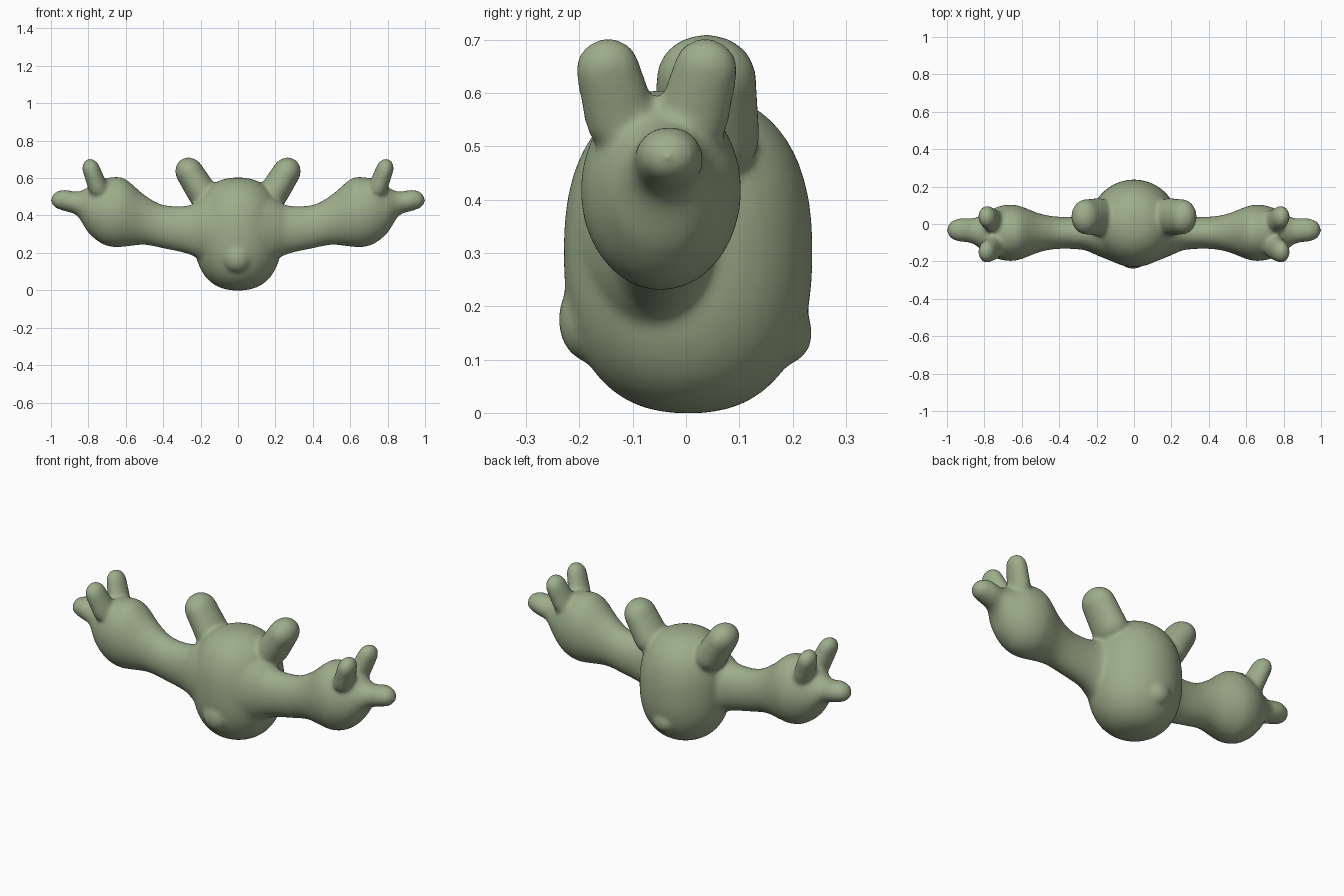
import bpy, bmesh, math
from mathutils import Matrix, Vector

cube = bpy.data.objects.get("Cube")
if cube:
    bpy.data.objects.remove(cube)

sage = bpy.data.materials.new("sage_green")
sage.use_nodes = True
sage.diffuse_color = (0.34, 0.42, 0.26, 1)
sage.node_tree.nodes["Principled BSDF"].inputs["Base Color"].default_value = sage.diffuse_color

bm = bmesh.new()


def blob(center, radii, lean=0, tilt=0, stem=0, flare=1, power=2):
    """Rounded form; stem lengthens and flare widens its lower half, power fattens it."""
    place = (Matrix.Translation(center)
             @ Matrix.Rotation(math.radians(tilt), 4, 'X')
             @ Matrix.Rotation(math.radians(lean), 4, 'Y'))
    made = bmesh.ops.create_uvsphere(bm, u_segments=40, v_segments=25, radius=1)
    for v in made["verts"]:
        x, y, z = v.co
        fat = (math.hypot(x, y)**power + abs(z)**power)**(-1 / power)
        wide = flare if z < 0 else 1
        drop = stem if z < 0 else 0
        v.co = place @ Vector((x * radii[0] * fat * wide, y * radii[1] * fat * wide,
                               z * radii[2] * fat - drop))


def smooth_rows(rows, steps=5):
    """Pass a smooth spline through the section rows."""
    rows = [Vector(r) for r in rows]
    padded = [rows[0]] + rows + [rows[-1]]
    for a, b, c, d in zip(padded, padded[1:], padded[2:], padded[3:]):
        for k in range(steps):
            t = k / steps
            yield (b * 2 + (c - a) * t + (a * 2 - b * 5 + c * 4 - d) * t**2
                   + (b * 3 - a - c * 3 + d) * t**3) / 2
    yield rows[-1]


def loft(rows, side, segments=36):
    """Elliptical sections along x: distance, bottom, top, half depth."""
    rings = []
    for x, low, high, depth in smooth_rows(rows):
        mid_y = -0.047 if x < 0.8 else -0.047 + min(x - 0.8, 0.1) * 0.15
        ring = []
        for i in range(segments):
            a = math.tau * i / segments
            ring.append(bm.verts.new((side * x, mid_y + depth * math.cos(a),
                                      (low + high) / 2 + (high - low) / 2 * math.sin(a))))
        rings.append(ring)
    for r, s in zip(rings, rings[1:]):
        for i in range(segments):
            j = (i + 1) % segments
            bm.faces.new((r[i], r[j], s[j], s[i]))
    bm.faces.new(rings[0])
    bm.faces.new(rings[-1])


# Belly, with small bumps low on its front and back
blob((0, 0.004, 0.301), (0.236, 0.234, 0.302), power=2.4)
blob((-0.005, -0.18, 0.175), (0.075, 0.06, 0.08))
blob((0, 0.185, 0.15), (0.065, 0.053, 0.06))

# Neck, head and snout sections
neck_head = [
    (0.1, 0.1, 0.55, 0.16), (0.2, 0.16, 0.49, 0.12), (0.27, 0.195, 0.453, 0.092),
    (0.4, 0.224, 0.457, 0.086), (0.5, 0.243, 0.51, 0.102), (0.6, 0.234, 0.594, 0.14),
    (0.66, 0.23, 0.606, 0.151), (0.73, 0.25, 0.592, 0.139), (0.8, 0.308, 0.552, 0.104),
    (0.86, 0.398, 0.528, 0.069), (0.93, 0.424, 0.538, 0.063), (0.98, 0.443, 0.522, 0.044),
    (1.003, 0.478, 0.484, 0.003)]

for side in (-1, 1):
    loft(neck_head, side)
    # Large upper horn on the belly
    blob((side * 0.258, 0.038, 0.629), (0.075, 0.094, 0.084), side * 32, stem=0.13, flare=1.08)
    # Pair of ears on each head, splayed apart
    for y, tilt in ((-0.147, 15), (0.037, -15)):
        blob((side * 0.784, y, 0.645), (0.047, 0.061, 0.06), side * 20, tilt,
             stem=0.1, flare=1.12)

bmesh.ops.recalc_face_normals(bm, faces=bm.faces)
mesh = bpy.data.meshes.new("blended_body")
bm.to_mesh(mesh)
bm.free()
mesh.materials.append(sage)
body = bpy.data.objects.new("blended_body", mesh)
bpy.context.collection.objects.link(body)

# Fuse all parts into one soft skin
fuse = body.modifiers.new("fuse", 'REMESH')
fuse.mode = 'VOXEL'
fuse.voxel_size = 0.01
fuse.use_smooth_shade = True
soften = body.modifiers.new("soften", 'SMOOTH')
soften.factor = 0.5
soften.iterations = 14
